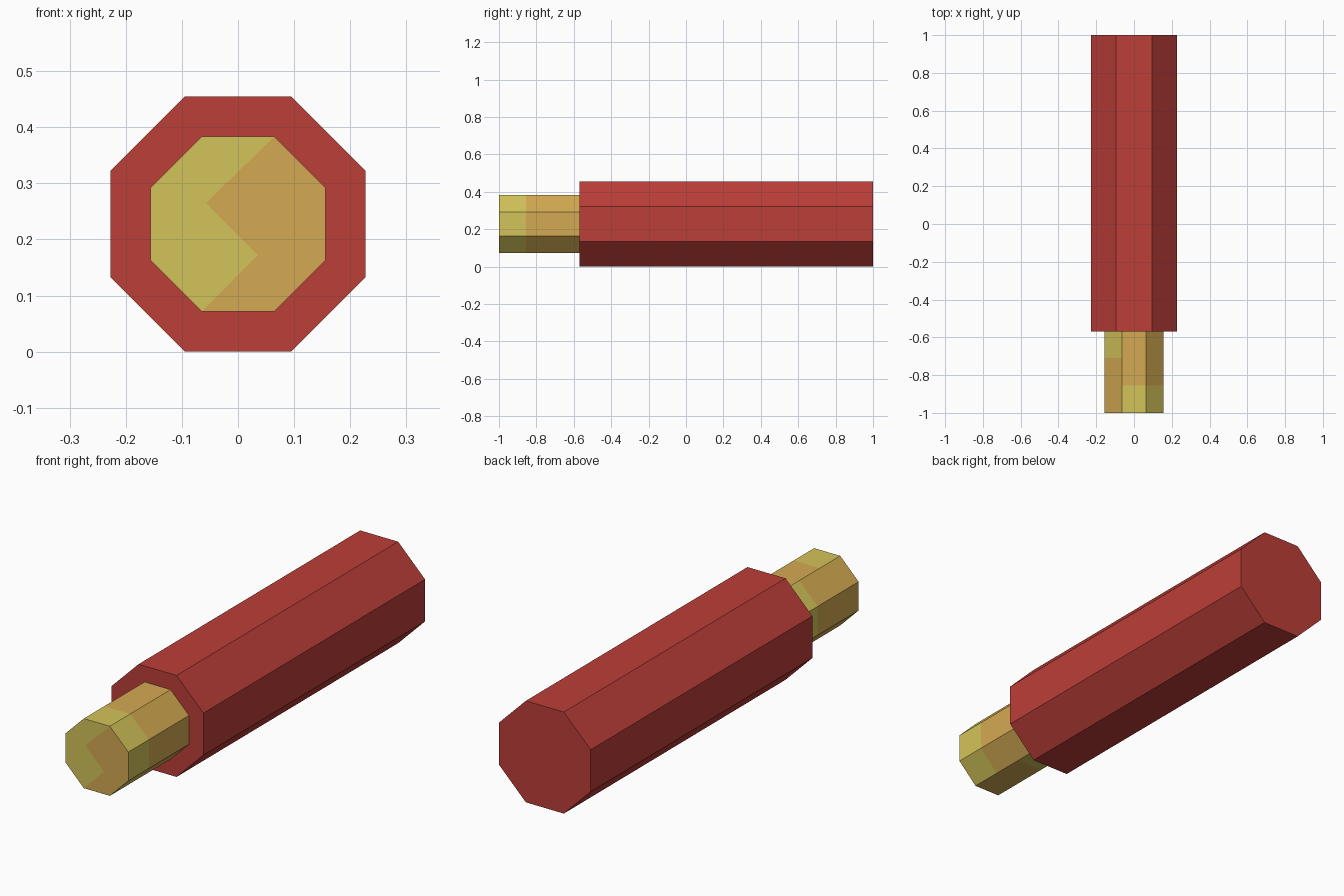
import bpy, bmesh, math

if "Cube" in bpy.data.objects:
    bpy.data.objects.remove(bpy.data.objects["Cube"], do_unlink=True)

CENTRE_Z = 0.2275
SIDES = 8


def linear(c):
    c /= 255
    return c / 12.92 if c <= 0.04045 else ((c + 0.055) / 1.055) ** 2.4


def material(name, rgb):
    colour = [linear(c) for c in rgb] + [1.0]
    mat = bpy.data.materials.new(name)
    mat.use_nodes = True
    mat.diffuse_color = colour
    bsdf = mat.node_tree.nodes["Principled BSDF"]
    bsdf.inputs["Base Color"].default_value = colour
    bsdf.inputs["Roughness"].default_value = 0.8
    return mat


def ring(bm, inradius, y):
    """Flat-topped octagon, starting at the upper right corner."""
    r = inradius / math.cos(math.pi / SIDES)
    angles = [(k + 0.5) * math.tau / SIDES for k in range(SIDES)]
    return [bm.verts.new((r * math.cos(a), y, CENTRE_Z + r * math.sin(a)))
            for a in angles]


def bridge(bm, a, b, colour_rule):
    for k in range(SIDES):
        j = (k + 1) % SIDES
        bm.faces.new((a[k], b[k], b[j], a[j])).material_index = colour_rule(k)


def finish(bm, name, mats):
    bmesh.ops.recalc_face_normals(bm, faces=bm.faces[:])
    mesh = bpy.data.meshes.new(name)
    bm.to_mesh(mesh)
    bm.free()
    for mat in mats:
        mesh.materials.append(mat)
    obj = bpy.data.objects.new(name, mesh)
    bpy.context.collection.objects.link(obj)
    return obj


red = material("red", (188, 62, 56))
yellow = material("yellow brass", (212, 196, 90))
orange = material("orange brass", (212, 170, 82))

# Long octagonal casing
bm = bmesh.new()
front, back = ring(bm, 0.2275, -0.57), ring(bm, 0.2275, 1.0)
bridge(bm, front, back, lambda k: 0)
bm.faces.new(front)
bm.faces.new(back)
finish(bm, "casing", [red])

# Narrower brass end, banded in two tones: half of the sides have the
# yellow band at the front, the other half next to the casing
bm = bmesh.new()
rings = [ring(bm, 0.156, y) for y in (-1.0, -0.855, -0.71, -0.56)]
for band in range(3):
    def tone(k):
        yellow_band = 2 if 2 <= k <= 5 else 0
        return 0 if band == yellow_band else 1
    bridge(bm, rings[band], rings[band + 1], tone)
bm.faces.new(rings[-1]).material_index = 1

# Front cap, split by a zigzag
v = rings[0]
upper = bm.verts.new((-0.057, -1.0, 0.265))
lower = bm.verts.new((0.035, -1.0, 0.172))
bm.faces.new(v[1:6] + [lower, upper]).material_index = 0
bm.faces.new(v[5:] + v[:2] + [upper, lower]).material_index = 1
finish(bm, "brass_end", [yellow, orange])
